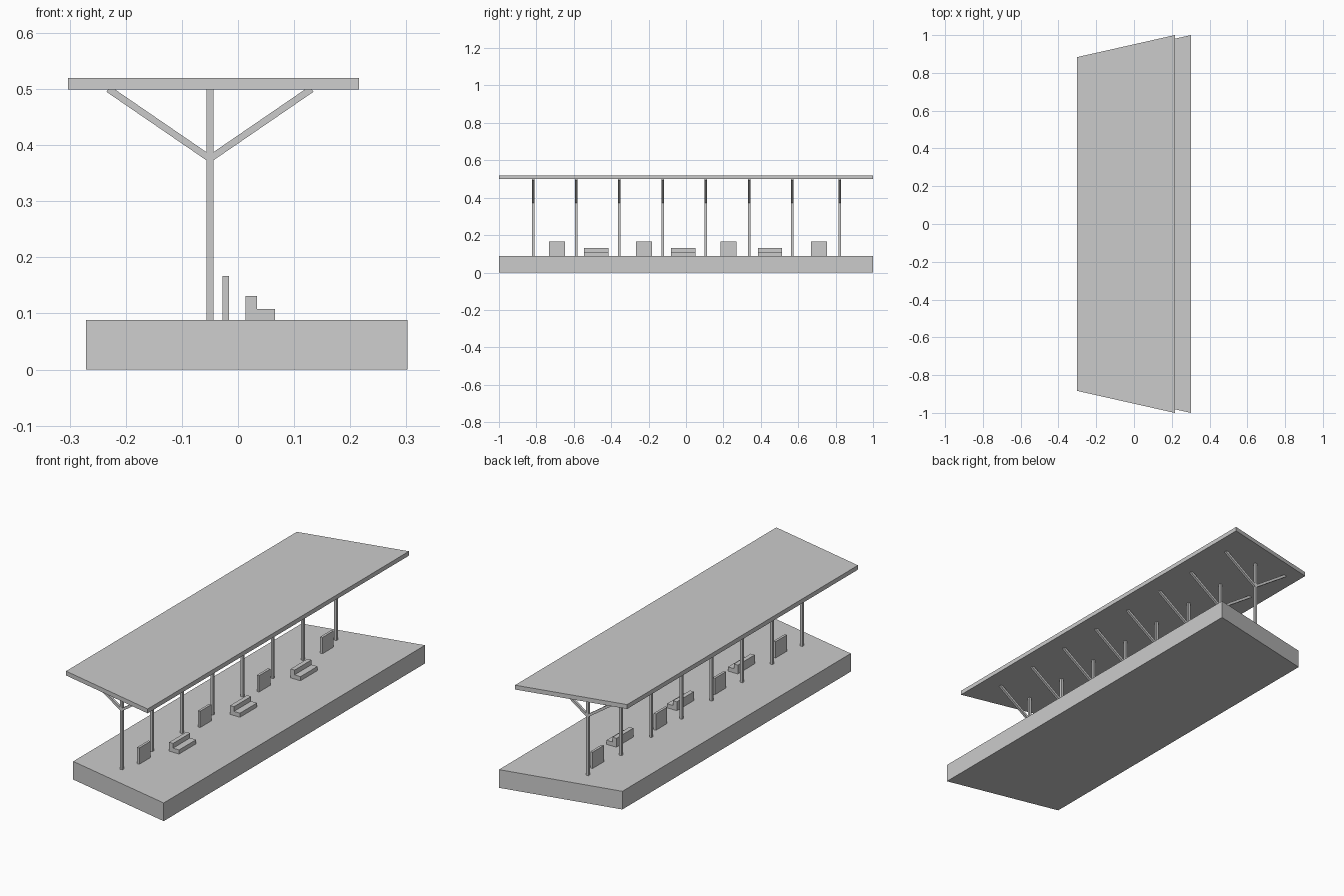
import bpy, bmesh
from math import atan2, hypot
from mathutils import Vector

if "Cube" in bpy.data.objects:
    bpy.data.objects.remove(bpy.data.objects["Cube"])


def prism(name, outline, depth):
    """Extrude a closed outline along a depth vector."""
    bm = bmesh.new()
    face = bm.faces.new([bm.verts.new(p) for p in outline])
    ext = bmesh.ops.extrude_face_region(bm, geom=[face])
    moved = [v for v in ext["geom"] if isinstance(v, bmesh.types.BMVert)]
    bmesh.ops.translate(bm, vec=depth, verts=moved)
    bmesh.ops.recalc_face_normals(bm, faces=bm.faces)
    mesh = bpy.data.meshes.new(name)
    bm.to_mesh(mesh)
    bm.free()
    obj = bpy.data.objects.new(name, mesh)
    bpy.context.collection.objects.link(obj)
    return obj


def slab(name, x0, x1, y0, y1, z0, z1):
    """Trapezoid slab: half-length y0 at x0, y1 at x1."""
    return prism(name, [(x0, -y0, z0), (x1, -y1, z0), (x1, y1, z0), (x0, y0, z0)], (0, 0, z1 - z0))


def side_profile(name, points, y0, y1):
    """Extrude an x-z profile along y."""
    return prism(name, [(x, y0, z) for x, z in points], (0, y1 - y0, 0))


def rect(x0, x1, z0, z1):
    return [(x0, z0), (x1, z0), (x1, z1), (x0, z1)]


DECK, ROOF = 0.088, 0.499
POST_X, T = -0.05, 0.006

# Platform and canopy, both tapering toward the back edge
slab("platform", -0.271, 0.302, 0.874, 1.0, 0, DECK)
slab("canopy_roof", -0.303, 0.216, 0.883, 1.0, ROOF, 0.52)

# Posts, each with a pair of diagonal braces
for i, y in enumerate((-0.817, -0.587, -0.357, -0.124, 0.106, 0.338, 0.568, 0.822)):
    side_profile(f"post_{i}", rect(POST_X - T, POST_X + T, DECK, ROOF), y - T, y + T)
    for side, label in ((-1, "left"), (1, "right")):
        a = Vector((POST_X, 0.376))
        b = Vector((POST_X + side * 0.181, 0.5))
        d = (b - a).normalized()
        n = Vector((-d.y, d.x)) * T
        side_profile(f"brace_{label}_{i}", [a - n, b - n, b + n, a + n], y - T, y + T)

# Upright notice boards
for i, y in enumerate((-0.689, -0.224, 0.227, 0.712)):
    side_profile(f"notice_board_{i}", rect(-0.028, -0.016, DECK, 0.167), y - 0.043, y + 0.043)

# Benches with an L-shaped section
bench = [(0.013, DECK), (0.066, DECK), (0.066, 0.108), (0.034, 0.108), (0.034, 0.131), (0.013, 0.131)]
for i, y in enumerate((-0.48, -0.014, 0.449)):
    side_profile(f"bench_{i}", bench, y - 0.065, y + 0.065)
